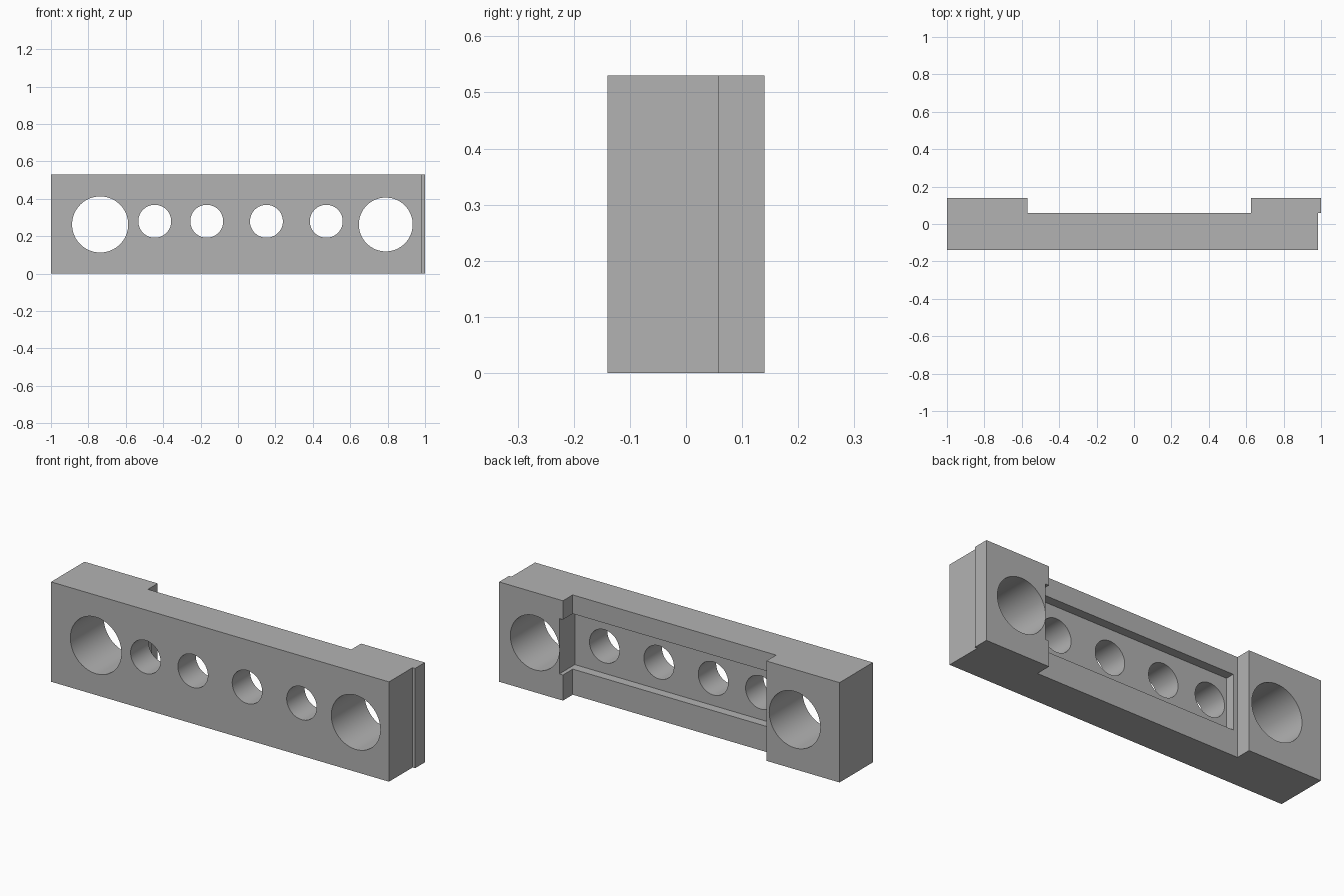
import bpy, bmesh, math

cube = bpy.data.objects.get("Cube")
if cube:
    bpy.data.objects.remove(cube, do_unlink=True)

grey = bpy.data.materials.new("mid_grey")
grey.use_nodes = True
grey.diffuse_color = (0.448, 0.448, 0.448, 1)
grey.node_tree.nodes["Principled BSDF"].inputs["Base Color"].default_value = grey.diffuse_color

HEIGHT, BACK, FRONT, STEP = 0.53, 0.14, -0.14, 0.058


def prism(name, outline, z0, z1):
    """Extrude a plan outline from z0 to z1."""
    bm = bmesh.new()
    base = bm.faces.new([bm.verts.new((x, y, z0)) for x, y in outline])
    new = bmesh.ops.extrude_face_region(bm, geom=[base])["geom"]
    top = [v for v in new if isinstance(v, bmesh.types.BMVert)]
    bmesh.ops.translate(bm, verts=top, vec=(0, 0, z1 - z0))
    bmesh.ops.recalc_face_normals(bm, faces=bm.faces)
    mesh = bpy.data.meshes.new(name)
    bm.to_mesh(mesh)
    bm.free()
    mesh.materials.append(grey)
    obj = bpy.data.objects.new(name, mesh)
    bpy.context.collection.objects.link(obj)
    return obj


def cut(body, cutter):
    """Subtract the cutter from the body, then discard it."""
    cutter.hide_render = True
    mod = body.modifiers.new("cut", "BOOLEAN")
    mod.operation, mod.solver, mod.object = "DIFFERENCE", "EXACT", cutter
    bpy.ops.object.select_all(action="DESELECT")
    bpy.context.view_layer.objects.active = body
    body.select_set(True)
    bpy.ops.object.modifier_apply(modifier=mod.name)
    bpy.data.objects.remove(cutter, do_unlink=True)


# Bar with raised end blocks at the back and a small step on the left end
bar = prism("drilled_bar", [
    (-1, FRONT), (0.985, FRONT), (0.985, STEP), (1, STEP), (1, BACK),
    (0.625, BACK), (0.625, STEP), (-0.57, STEP), (-0.57, BACK), (-1, BACK),
], 0, HEIGHT)

# Rectangular pocket in the back, which also bites into the left block
cut(bar, prism("pocket_cutter", [
    (-0.545, 0.01), (0.646, 0.01), (0.646, 0.3), (-0.545, 0.3)], 0.136, 0.43))

# Through holes: two large ones in the blocks, four small ones between
holes = [(-0.737, 0.263, 0.15), (0.79, 0.263, 0.144)]
holes += [(x, 0.28, 0.088) for x in (-0.445, -0.167, 0.152, 0.472)]
for x, z, radius in holes:
    bpy.ops.mesh.primitive_cylinder_add(
        vertices=64, radius=radius, depth=1, location=(x, 0, z),
        rotation=(math.pi / 2, 0, 0))
    drill = bpy.context.object
    drill.name = "hole_cutter"
    drill.data.materials.append(grey)
    cut(bar, drill)

bpy.ops.object.shade_smooth_by_angle(angle=math.radians(30))
